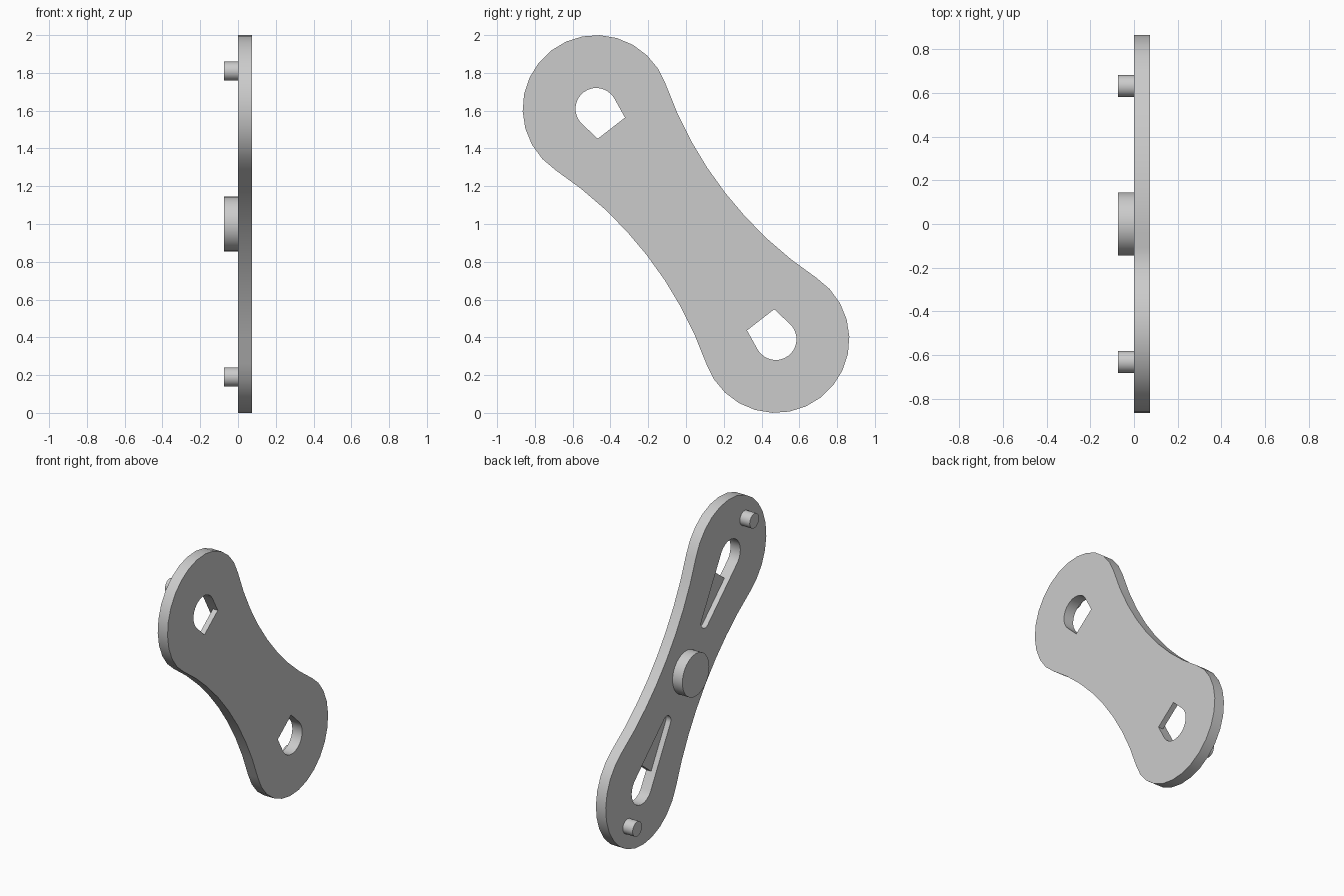
import bpy
import bmesh
from math import asin, atan2, cos, sin, tan, pi, hypot, radians
from mathutils import Vector

if "Cube" in bpy.data.objects:
    bpy.data.objects.remove(bpy.data.objects["Cube"], do_unlink=True)

THICK = 0.074                      # plate thickness and peg height
FLOOR = THICK / 2                  # depth of the slot pockets
END = Vector((-0.475, 0.61))       # upper lobe centre (y, z) from the middle
REACH = END.length
ALONG = END.normalized()
ACROSS = Vector((ALONG.y, -ALONG.x))
LOBE_R, WAIST = 0.39, 0.265
HOLE_R, TIP_R, TIP_S, LEDGE_S = 0.11, 0.043, 0.335, 0.643

grey = bpy.data.materials.new("plain grey")
grey.use_nodes = True
grey.diffuse_color = (0.6, 0.6, 0.6, 1)
grey.node_tree.nodes["Principled BSDF"].inputs["Base Color"].default_value = (0.6, 0.6, 0.6, 1)


def place(x, s, p):
    """Point at depth x, distance s along the plate and p across it."""
    v = ALONG * s + ACROSS * p
    return Vector((x, v.x, 1 + v.y))


def arc(cs, cp, r, a0, a1, n):
    return [(cs + r * cos(a0 + (a1 - a0) * i / n),
             cp + r * sin(a0 + (a1 - a0) * i / n)) for i in range(n + 1)]


def half_turn(points):
    return [(-s, -p) for s, p in points]


def ring(bm, points, x):
    return [bm.verts.new(place(x, s, p)) for s, p in points]


def wall(bm, a, b, closed=False):
    """Quads between two matching rows of vertices."""
    for i in range(len(a) if closed else len(a) - 1):
        j = (i + 1) % len(a)
        bm.faces.new((a[i], a[j], b[j], b[i]))


def fill(bm, loops):
    """Flat cap bounded by an outer loop and any hole loops."""
    edges = []
    for loop in loops:
        for i, v in enumerate(loop):
            w = loop[(i + 1) % len(loop)]
            edges.append(bm.edges.get((v, w)) or bm.edges.new((v, w)))
    bmesh.ops.triangle_fill(bm, use_beauty=True, edges=edges, normal=(1, 0, 0))


def finish(obj):
    obj.data.materials.append(grey)
    bpy.ops.object.select_all(action='DESELECT')
    obj.select_set(True)
    bpy.context.view_layer.objects.active = obj
    bpy.ops.object.shade_smooth_by_angle(angle=radians(30))


# Outline: round lobes joined tangentially by shallow concave sides
side_r = (REACH**2 + WAIST**2 - LOBE_R**2) / (2 * (LOBE_R - WAIST))
side_c = WAIST + side_r
turn = pi - atan2(side_c, REACH)
lean = atan2(REACH, side_c)
lobe = arc(REACH, 0, LOBE_R, -turn, turn, 16)
side = arc(0, side_c, side_r, -pi / 2 + lean, -pi / 2 - lean, 8)[1:-1]
outline = lobe + side + half_turn(lobe + side)

# Slot: round hole tapering to a small round tip, with a ledge at half depth
taper = asin((HOLE_R - TIP_R) / (REACH - TIP_S))
ledge_p = HOLE_R / cos(taper) - (REACH - LEDGE_S) * tan(taper)
hole_part = ([(LEDGE_S, -ledge_p)]
             + arc(REACH, 0, HOLE_R, -pi / 2 - taper, pi / 2 + taper, 20)
             + [(LEDGE_S, ledge_p)])
tip_part = arc(TIP_S, 0, TIP_R, pi / 2 + taper, 3 * pi / 2 - taper, 10)

# Plate
bm = bmesh.new()
back, front = ring(bm, outline, 0), ring(bm, outline, THICK)
wall(bm, back, front, closed=True)
back_loops, front_loops = [back], [front]
for flip in (lambda pts: pts, half_turn):
    hole, tip = flip(hole_part), flip(tip_part)
    hole_back, hole_front = ring(bm, hole, 0), ring(bm, hole, THICK)
    tip_back, tip_floor = ring(bm, tip, 0), ring(bm, tip, FLOOR)
    ledge = ring(bm, [hole[-1], hole[0]], FLOOR)
    wall(bm, hole_back[1:-1], hole_front[1:-1])
    # hole walls that meet the ledge corners
    bm.faces.new((hole_back[-2], hole_back[-1], ledge[0], hole_front[-1], hole_front[-2]))
    bm.faces.new((hole_back[1], hole_back[0], ledge[1], hole_front[0], hole_front[1]))
    # pocket walls, floor and the ledge's end face
    floor = [ledge[0]] + tip_floor + [ledge[1]]
    wall(bm, [hole_back[-1]] + tip_back + [hole_back[0]], floor)
    bm.faces.new(floor)
    bm.faces.new((ledge[0], ledge[1], hole_front[0], hole_front[-1]))
    back_loops.append(hole_back + tip_back)
    front_loops.append(hole_front)
fill(bm, back_loops)
fill(bm, front_loops)
bmesh.ops.recalc_face_normals(bm, faces=bm.faces)
mesh = bpy.data.meshes.new("link_plate")
bm.to_mesh(mesh)
bm.free()
plate = bpy.data.objects.new("link_plate", mesh)
bpy.context.collection.objects.link(plate)
finish(plate)

# Pegs on the slotted face, sunk slightly into the plate
SINK = 0.01
peg_s = hypot(0.63, 0.81)
for name, s, r in (("centre_peg", 0, 0.145), ("upper_peg", peg_s, 0.05), ("lower_peg", -peg_s, 0.05)):
    bpy.ops.mesh.primitive_cylinder_add(
        vertices=32, radius=r, depth=THICK + SINK,
        location=place((SINK - THICK) / 2, s, 0), rotation=(0, pi / 2, 0))
    peg = bpy.context.object
    peg.name = name
    finish(peg)
